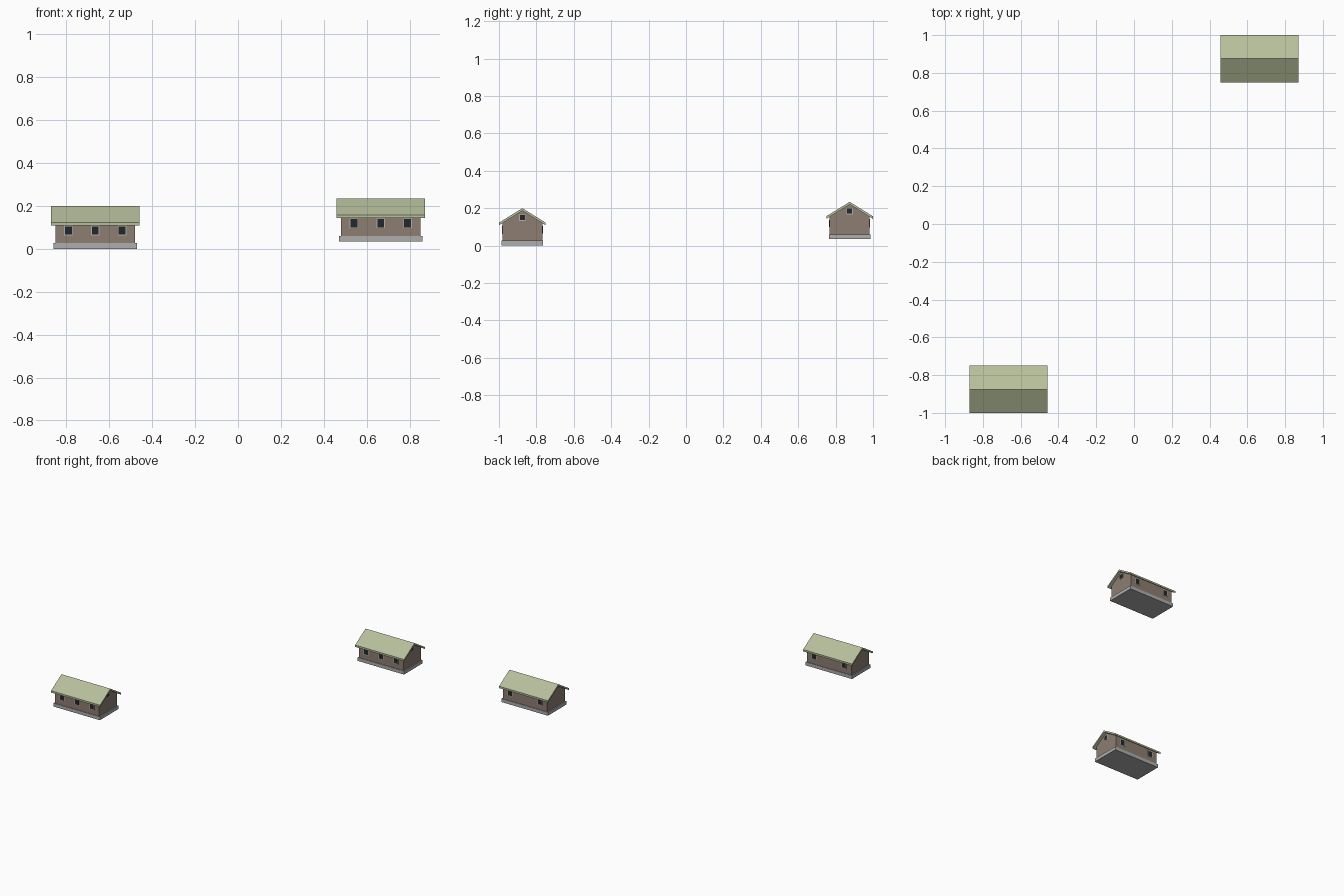
import bpy
import bmesh
from mathutils import Vector

cube = bpy.data.objects.get("Cube")
if cube:
    bpy.data.objects.remove(cube, do_unlink=True)


def material(name, rgb):
    mat = bpy.data.materials.new(name)
    mat.use_nodes = True
    mat.diffuse_color = (*rgb, 1)
    mat.node_tree.nodes["Principled BSDF"].inputs["Base Color"].default_value = (*rgb, 1)
    return mat


ROOF = material("roof_green", (0.47, 0.52, 0.33))
WALL = material("wall_brown", (0.27, 0.21, 0.17))
STONE = material("base_grey", (0.42, 0.42, 0.42))
FRAME = material("frame_grey", (0.45, 0.43, 0.38))
GLASS = material("glass_dark", (0.015, 0.02, 0.025))


def finish(name, bm, mat, origin):
    bmesh.ops.recalc_face_normals(bm, faces=bm.faces)
    mesh = bpy.data.meshes.new(name)
    bm.to_mesh(mesh)
    bm.free()
    mesh.materials.append(mat)
    obj = bpy.data.objects.new(name, mesh)
    obj.location = origin
    bpy.context.collection.objects.link(obj)
    return obj


def box(name, center, size, mat, origin):
    bm = bmesh.new()
    bmesh.ops.create_cube(bm, size=1)
    bmesh.ops.scale(bm, vec=size, verts=bm.verts)
    bmesh.ops.translate(bm, vec=center, verts=bm.verts)
    return finish(name, bm, mat, origin)


def prism(name, profile, half_length, mat, origin):
    # Extrude a (y, z) profile along x
    bm = bmesh.new()
    face = bm.faces.new([bm.verts.new((-half_length, y, z)) for y, z in profile])
    out = bmesh.ops.extrude_face_region(bm, geom=[face])
    verts = [v for v in out["geom"] if isinstance(v, bmesh.types.BMVert)]
    bmesh.ops.translate(bm, vec=(2 * half_length, 0, 0), verts=verts)
    return finish(name, bm, mat, origin)


def window(name, center, width, height, axis, origin):
    # Thin frame with a dark pane standing just proud of it
    for part, mat, border, depth in (("frame", FRAME, 0.004, 0.004),
                                     ("pane", GLASS, 0, 0.006)):
        w, h = width + 2 * border, height + 2 * border
        size = (w, depth, h) if axis == "y" else (depth, w, h)
        box(f"{name}_{part}", center, size, mat, origin)


RIDGE, SLOPE, THICK = 0.2, 0.62, 0.014
EAVE_Y, WALL_X, WALL_Y = 0.125, 0.186, 0.107


def house(prefix, origin):
    # Stone base
    box(prefix + "_base", (0, 0, 0.013), (0.389, 0.222, 0.026), STONE, origin)

    # Walls with gable ends
    peak = RIDGE - THICK
    eave = peak - SLOPE * WALL_Y
    prism(prefix + "_walls",
          [(-WALL_Y, 0.02), (WALL_Y, 0.02), (WALL_Y, eave), (0, peak), (-WALL_Y, eave)],
          WALL_X, WALL, origin)

    # Gabled roof with overhanging eaves
    drop = RIDGE - SLOPE * EAVE_Y
    prism(prefix + "_roof",
          [(-EAVE_Y, drop), (0, RIDGE), (EAVE_Y, drop),
           (EAVE_Y, drop - THICK), (0, peak), (-EAVE_Y, drop - THICK)],
          0.206, ROOF, origin)

    # Three front windows, two back windows, one gable window
    for i, x in enumerate((-0.125, 0, 0.125)):
        window(f"{prefix}_front_window_{i}", (x, -WALL_Y, 0.085), 0.032, 0.038, "y", origin)
        if x:
            window(f"{prefix}_back_window_{i}", (x, WALL_Y, 0.085), 0.032, 0.038, "y", origin)
    window(prefix + "_gable_window", (WALL_X, 0, 0.15), 0.027, 0.027, "x", origin)


house("near_house", Vector((-0.665, -0.875, 0)))
house("far_house", Vector((0.665, 0.875, 0.034)))
